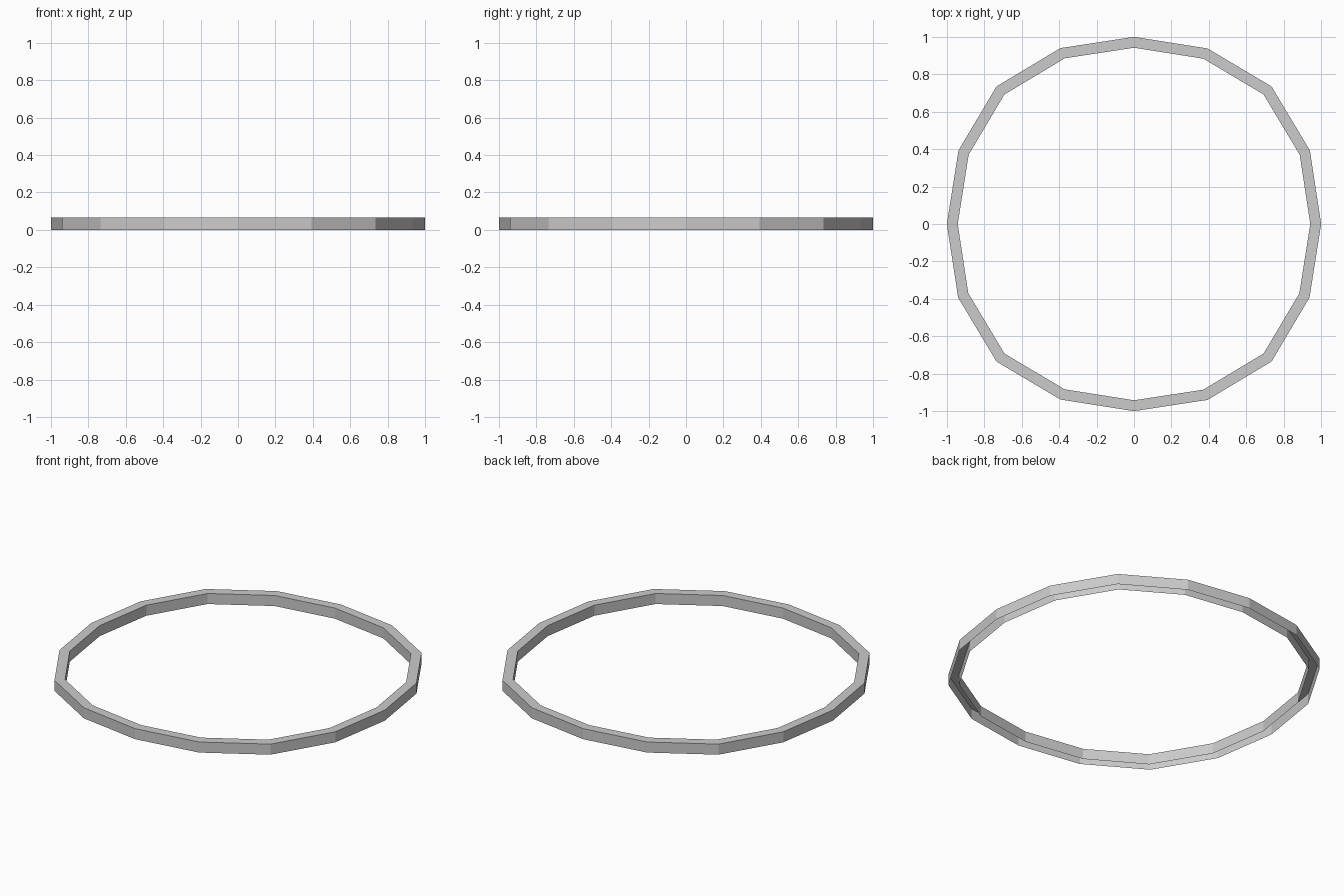
import bpy, bmesh

if "Cube" in bpy.data.objects:
    bpy.data.objects.remove(bpy.data.objects["Cube"])

# one quadrant of the slightly squared 16-sided outline
quadrant = [(1.0, 0.0), (0.94, 0.393), (0.735, 0.735), (0.393, 0.938)]
outline = []
for _ in range(4):
    outline += quadrant
    quadrant = [(-y, x) for x, y in quadrant]

# hollow band section: outer wall, flat top, inner wall (open underneath)
height, inner = 0.065, 0.942
section = [(1.0, 0.0), (1.0, height), (inner, height), (inner, 0.0)]

bm = bmesh.new()
loops = [[bm.verts.new((x * s, y * s, z)) for x, y in outline] for s, z in section]
n = len(outline)
for lower, upper in zip(loops, loops[1:]):
    for i in range(n):
        j = (i + 1) % n
        bm.faces.new((lower[i], lower[j], upper[j], upper[i]))

mesh = bpy.data.meshes.new("ring_band")
bm.to_mesh(mesh)
bm.free()
ring = bpy.data.objects.new("ring_band", mesh)
bpy.context.collection.objects.link(ring)
